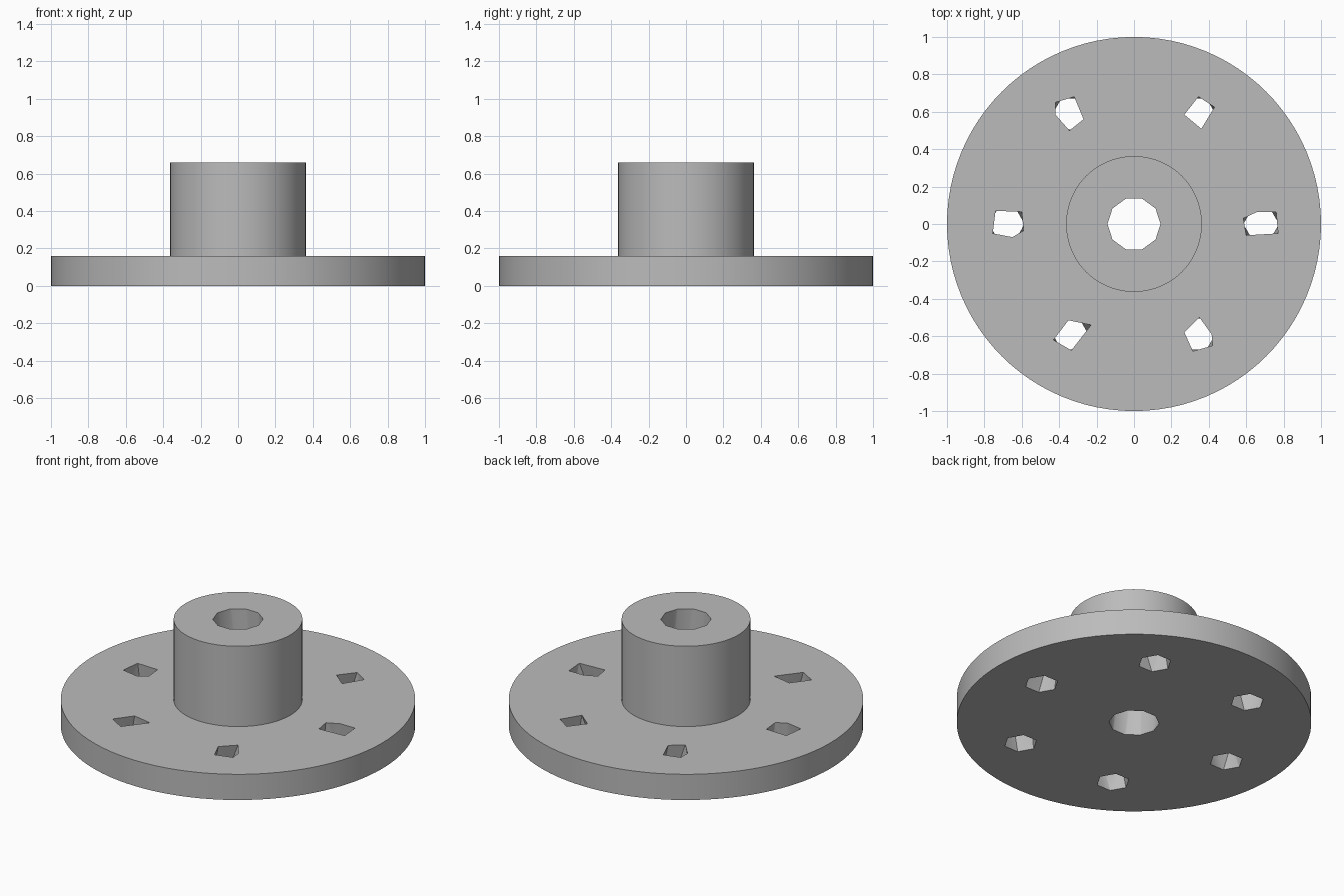
import bpy
import bmesh
from math import cos, sin, pi, radians
from mathutils import Vector

FLANGE_RADIUS, FLANGE_TOP = 1.0, 0.16
HUB_RADIUS, HUB_TOP = 0.363, 0.66
BORE_RADIUS = 0.142
BOLT_CIRCLE, BOLT_RADIUS = 0.68, 0.095
MARGIN = 0.002

cube = bpy.data.objects.get("Cube")
if cube:
    bpy.data.objects.remove(cube, do_unlink=True)

grey = bpy.data.materials.new("plain_grey")
grey.use_nodes = True
grey.diffuse_color = (0.5, 0.5, 0.5, 1)
grey.node_tree.nodes["Principled BSDF"].inputs["Base Color"].default_value = grey.diffuse_color


def make_object(name, bm):
    bmesh.ops.recalc_face_normals(bm, faces=bm.faces)
    mesh = bpy.data.meshes.new(name)
    bm.to_mesh(mesh)
    bm.free()
    mesh.materials.append(grey)
    obj = bpy.data.objects.new(name, mesh)
    bpy.context.collection.objects.link(obj)
    return obj


def ring(radius, sides, center=(0, 0)):
    return [(center[0] + radius * cos(2 * pi * i / sides),
             center[1] + radius * sin(2 * pi * i / sides)) for i in range(sides)]


def hull_cutter(name, bottom, top, z_low, z_high):
    """Closed convex solid between two outlines."""
    bm = bmesh.new()
    for outline, z in ((bottom, z_low), (top, z_high)):
        for x, y in outline:
            bm.verts.new((x, y, z))
    bmesh.ops.convex_hull(bm, input=bm.verts)
    obj = make_object(name, bm)
    obj.hide_render = True
    return obj


# Flange and hub: one turned solid
sides = 96
profile = [(FLANGE_RADIUS, 0), (FLANGE_RADIUS, FLANGE_TOP),
           (HUB_RADIUS, FLANGE_TOP), (HUB_RADIUS, HUB_TOP)]
bm = bmesh.new()
loops = [[bm.verts.new((x, y, z)) for x, y in ring(r, sides)] for r, z in profile]
for low, high in zip(loops, loops[1:]):
    for i in range(sides):
        j = (i + 1) % sides
        bm.faces.new((low[i], low[j], high[j], high[i]))
bm.faces.new(loops[0])
bm.faces.new(loops[-1])
body = make_object("flanged_hub", bm)

# Central ten-sided bore
bore = ring(BORE_RADIUS, 10)
cutters = [hull_cutter("bore_cutter", bore, bore, -0.1, HUB_TOP + 0.1)]

# Bolt holes: uneven outline on top, hexagon underneath
hole_tops = [
    [(.585, .03), (.66, .065), (.76, .065), (.77, -.05), (.6, -.06)],
    [(.345, .68), (.43, .625), (.36, .51), (.27, .585)],
    [(-.42, .65), (-.32, .68), (-.27, .56), (-.345, .5), (-.42, .585)],
    [(-.74, .07), (-.6, .065), (-.59, -.035), (-.65, -.07), (-.755, -.05)],
    [(-.35, -.515), (-.23, -.54), (-.335, -.675), (-.43, -.62)],
    [(.35, -.5), (.415, -.59), (.42, -.65), (.315, -.68), (.27, -.58)],
]
for i, top in enumerate(hole_tops):
    angle = radians(60 * i)
    center = Vector((cos(angle), sin(angle))) * BOLT_CIRCLE
    cutters.append(hull_cutter("bolt_hole_cutter", ring(BOLT_RADIUS, 6, center), top,
                               -MARGIN, FLANGE_TOP + MARGIN))

# Cut the holes and bake the result
for cutter in cutters:
    cut = body.modifiers.new(cutter.name, 'BOOLEAN')
    cut.operation = 'DIFFERENCE'
    cut.solver = 'EXACT'
    cut.object = cutter
bpy.context.view_layer.update()
baked = bpy.data.meshes.new_from_object(body.evaluated_get(bpy.context.evaluated_depsgraph_get()))
body.modifiers.clear()
body.data = baked
baked.name = "flanged_hub"
for cutter in cutters:
    bpy.data.objects.remove(cutter, do_unlink=True)

bpy.ops.object.select_all(action='DESELECT')
body.select_set(True)
bpy.context.view_layer.objects.active = body
bpy.ops.object.shade_smooth_by_angle(angle=radians(40))
